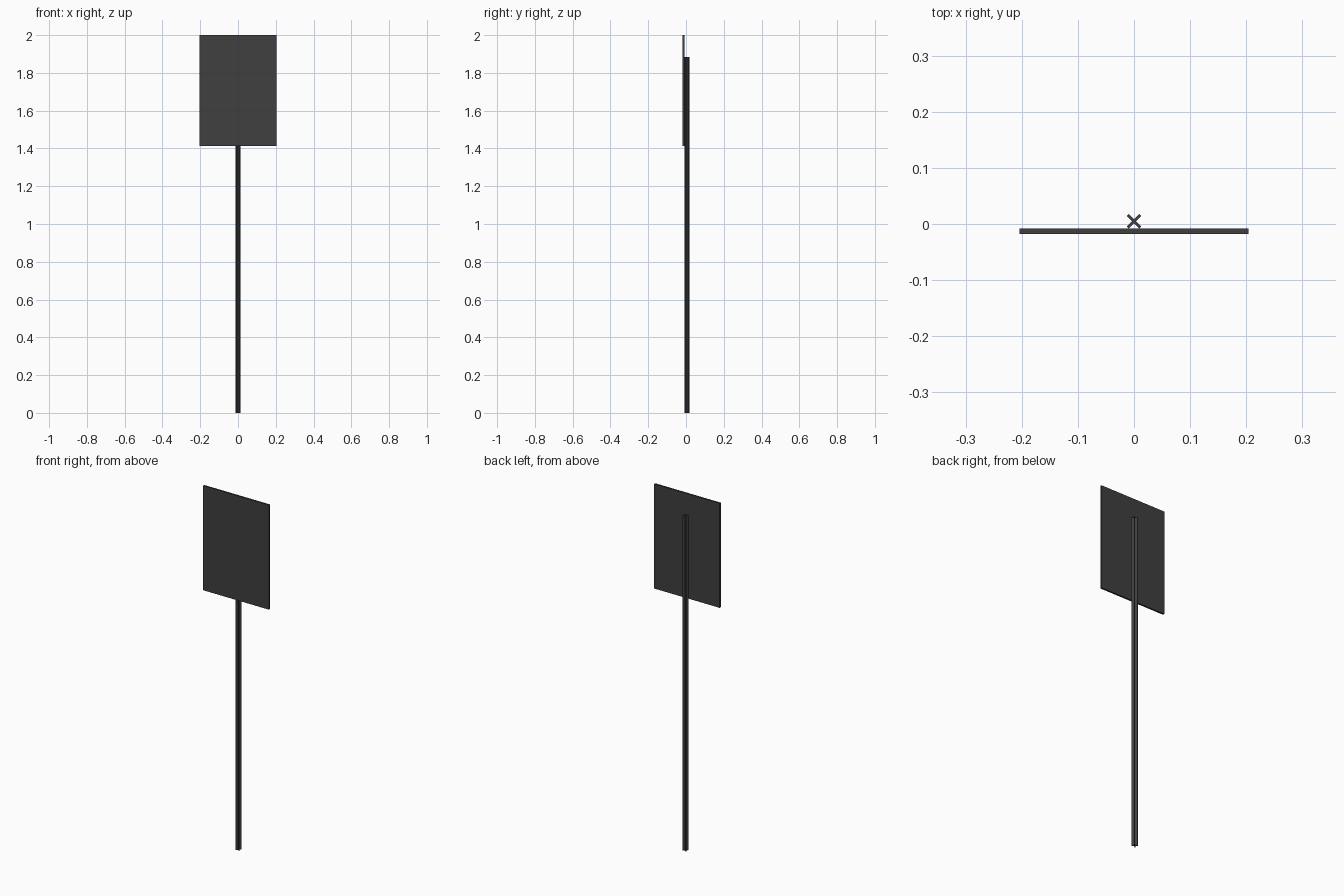
import bpy, bmesh
from mathutils import Matrix, Vector
from math import radians

if "Cube" in bpy.data.objects:
    bpy.data.objects.remove(bpy.data.objects["Cube"])


def make_object(name, bm):
    bmesh.ops.recalc_face_normals(bm, faces=bm.faces)
    mesh = bpy.data.meshes.new(name)
    bm.to_mesh(mesh)
    bm.free()
    obj = bpy.data.objects.new(name, mesh)
    bpy.context.collection.objects.link(obj)
    mat = bpy.data.materials.get("dark_metal") or bpy.data.materials.new("dark_metal")
    mat.diffuse_color = (0.05, 0.05, 0.05, 1)
    mat.use_nodes = True
    mat.node_tree.nodes["Principled BSDF"].inputs["Base Color"].default_value = mat.diffuse_color
    mesh.materials.append(mat)
    return obj


# Sign panel: thin upright board
bm = bmesh.new()
bmesh.ops.create_cube(bm, size=1)
bmesh.ops.scale(bm, vec=(0.408, 0.0098, 0.588), verts=bm.verts)
bmesh.ops.translate(bm, vec=(0, -0.0129, 1.706), verts=bm.verts)
make_object("sign_panel", bm)

# Post: X-shaped section, one arm repeated four times, extruded upward
arm, half = 0.0156, 0.0025
bm = bmesh.new()
ring = []
for k in range(4):
    turn = Matrix.Rotation(radians(45 + 90 * k), 3, 'Z')
    for p in ((arm, -half), (arm, half), (half, half)):
        ring.append(bm.verts.new(turn @ Vector((*p, 0)) + Vector((0, 0.005, 0))))
base = bm.faces.new(ring)
top = bmesh.ops.extrude_face_region(bm, geom=[base], use_keep_orig=True)["geom"]
bmesh.ops.translate(bm, vec=(0, 0, 1.883),
                    verts=[v for v in top if isinstance(v, bmesh.types.BMVert)])
make_object("post", bm)
